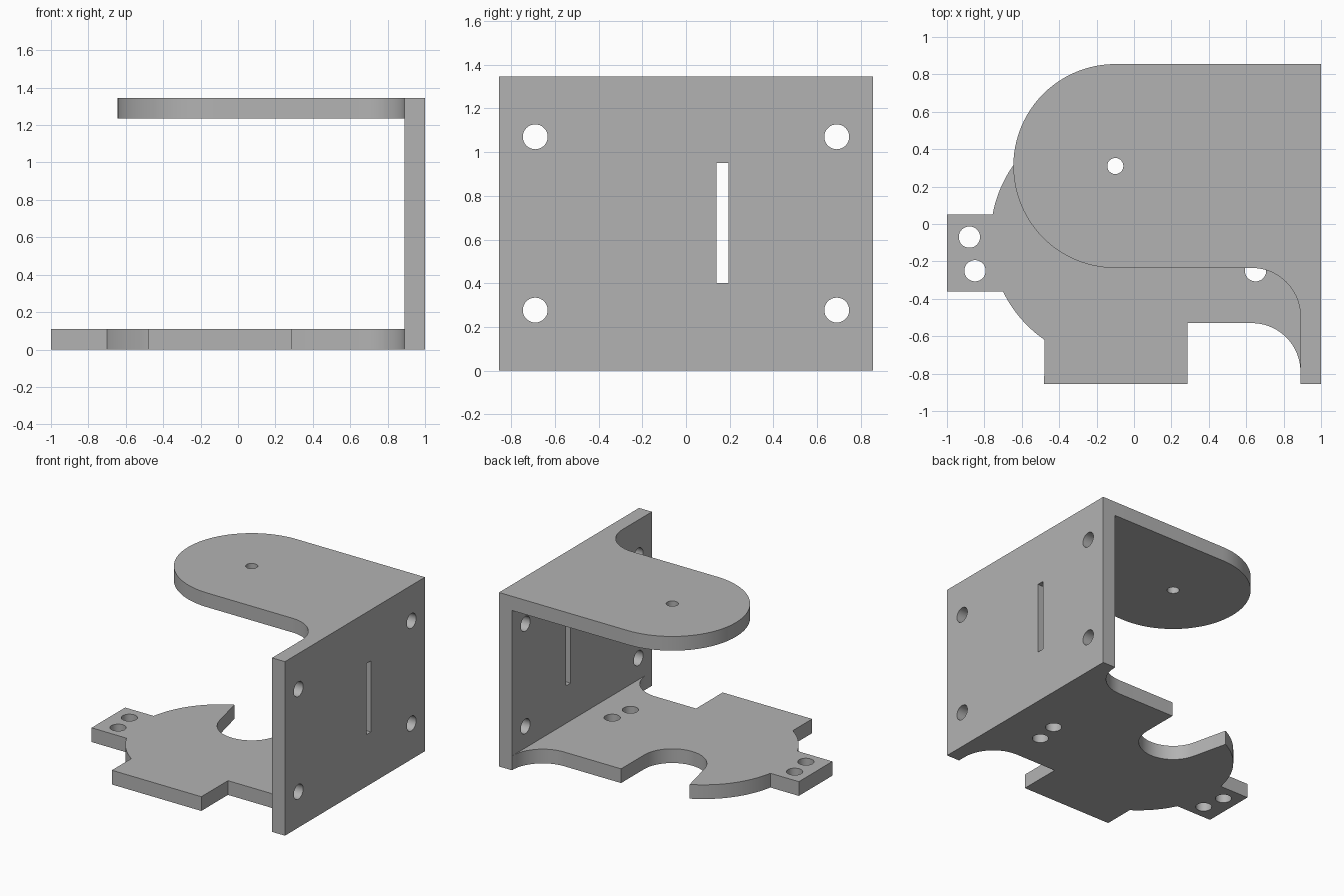
import bpy, bmesh
from math import cos, sin, pi, radians, atan2, acos, hypot
from mathutils import Euler, Matrix

cube = bpy.data.objects.get("Cube")
if cube:
    bpy.data.objects.remove(cube)

metal = bpy.data.materials.new("plain grey metal")
metal.use_nodes = True
GREY = (0.45, 0.45, 0.45, 1)
metal.diffuse_color = GREY
metal.node_tree.nodes["Principled BSDF"].inputs["Base Color"].default_value = GREY

T = 0.11        # sheet thickness
H = 1.345       # overall height
W = 0.855       # half width of the wall
INNER = 1 - T   # inner face of the wall
FILLET = 0.26
AX = -0.10      # x of the shared round axis
AY = 0.31       # y of the pivot axis


def arc(cx, cy, r, start, end, n=24):
    """Points along an arc, angles in degrees."""
    return [(cx + r * cos(radians(start + (end - start) * i / n)),
             cy + r * sin(radians(start + (end - start) * i / n))) for i in range(n + 1)]


def hole(cx, cy, r):
    return arc(cx, cy, r, 0, 360, 32)[:-1]


def sheet(name, loops, matrix):
    """Filled outline with holes, extruded to the sheet thickness."""
    curve = bpy.data.curves.new(name + "_outline", "CURVE")
    curve.dimensions = "2D"
    curve.fill_mode = "BOTH"
    curve.extrude = T / 2
    for loop in loops:
        spline = curve.splines.new("POLY")
        spline.points.add(len(loop) - 1)
        for p, (x, y) in zip(spline.points, loop):
            p.co = (x, y, 0, 1)
        spline.use_cyclic_u = True
    temp = bpy.data.objects.new(name + "_temp", curve)
    bpy.context.collection.objects.link(temp)
    bpy.context.view_layer.update()
    mesh = bpy.data.meshes.new_from_object(
        temp.evaluated_get(bpy.context.evaluated_depsgraph_get()))
    bpy.data.objects.remove(temp)
    bpy.data.curves.remove(curve)
    mesh.name = name
    mesh.transform(matrix)

    bm = bmesh.new()
    bm.from_mesh(mesh)
    bmesh.ops.remove_doubles(bm, verts=bm.verts, dist=0.0005)
    bmesh.ops.dissolve_limit(bm, angle_limit=radians(0.5), verts=bm.verts, edges=bm.edges)
    bmesh.ops.recalc_face_normals(bm, faces=bm.faces)
    bm.to_mesh(mesh)
    bm.free()

    mesh.materials.clear()
    mesh.materials.append(metal)
    obj = bpy.data.objects.new(name, mesh)
    bpy.context.collection.objects.link(obj)
    bpy.ops.object.select_all(action="DESELECT")
    obj.select_set(True)
    bpy.context.view_layer.objects.active = obj
    bpy.ops.object.shade_smooth_by_angle(angle=radians(30))
    return obj


# Upright wall with four bolt holes and a vertical slot
wall = [[(-W, 0), (W, 0), (W, H), (-W, H)],
        [(0.14, 0.40), (0.195, 0.40), (0.195, 0.95), (0.14, 0.95)]]
wall += [hole(y, z, 0.057) for y in (-0.69, 0.69) for z in (0.277, 1.07)]
sheet("upright_wall", wall,
      Matrix.Translation((1 - T / 2, 0, 0)) @ Euler((pi / 2, 0, pi / 2)).to_matrix().to_4x4())

# Upper arm: rounded end, pivot hole, fillet into the wall
R = 0.545
arm = [(INNER, W)] + arc(AX, AY, R, 90, 270, 48)
arm += arc(INNER - FILLET, AY - R - FILLET, FILLET, 90, 0)
sheet("upper_arm", [arm, hole(AX, AY, 0.043)], Matrix.Translation((0, 0, H - T / 2)))

# Lower plate: disc with tabs, open round notch and wall fillets
DY, DR = -0.07, 0.667          # disc centre and radius
NR = 0.242                     # notch radius
tip = (-0.40, 0.526)           # pointed end of the disc beside the notch


def disc_angle(x, y):
    return atan2(y - DY, x - AX) * 180 / pi % 360


tip_dx, tip_dy = tip[0] - AX, tip[1] - AY
tangent = (atan2(tip_dy, tip_dx) + acos(NR / hypot(tip_dx, tip_dy))) * 180 / pi
back, front = 0.59, -0.53
plate = arc(INNER - FILLET, back + FILLET, FILLET, 0, -90)
plate += [(AX + NR, back)]
plate += arc(AX, AY, NR, 360, tangent, 36)
plate += arc(AX, DY, DR, disc_angle(*tip), disc_angle(-0.755, 0.05), 20)
plate += [(-1, 0.05), (-1, -0.36)]
plate += arc(AX, DY, DR, disc_angle(-0.70, -0.36), disc_angle(-0.48, -0.62), 16)
plate += [(-0.48, -W), (0.285, -W), (0.285, front)]
plate += arc(INNER - FILLET, front - FILLET, FILLET, 90, 0)
holes = [hole(AX + side * d, y, 0.057)
         for side in (-1, 1) for d, y in ((0.78, -0.07), (0.75, -0.25))]
sheet("lower_plate", [plate] + holes, Matrix.Translation((0, 0, T / 2)))
